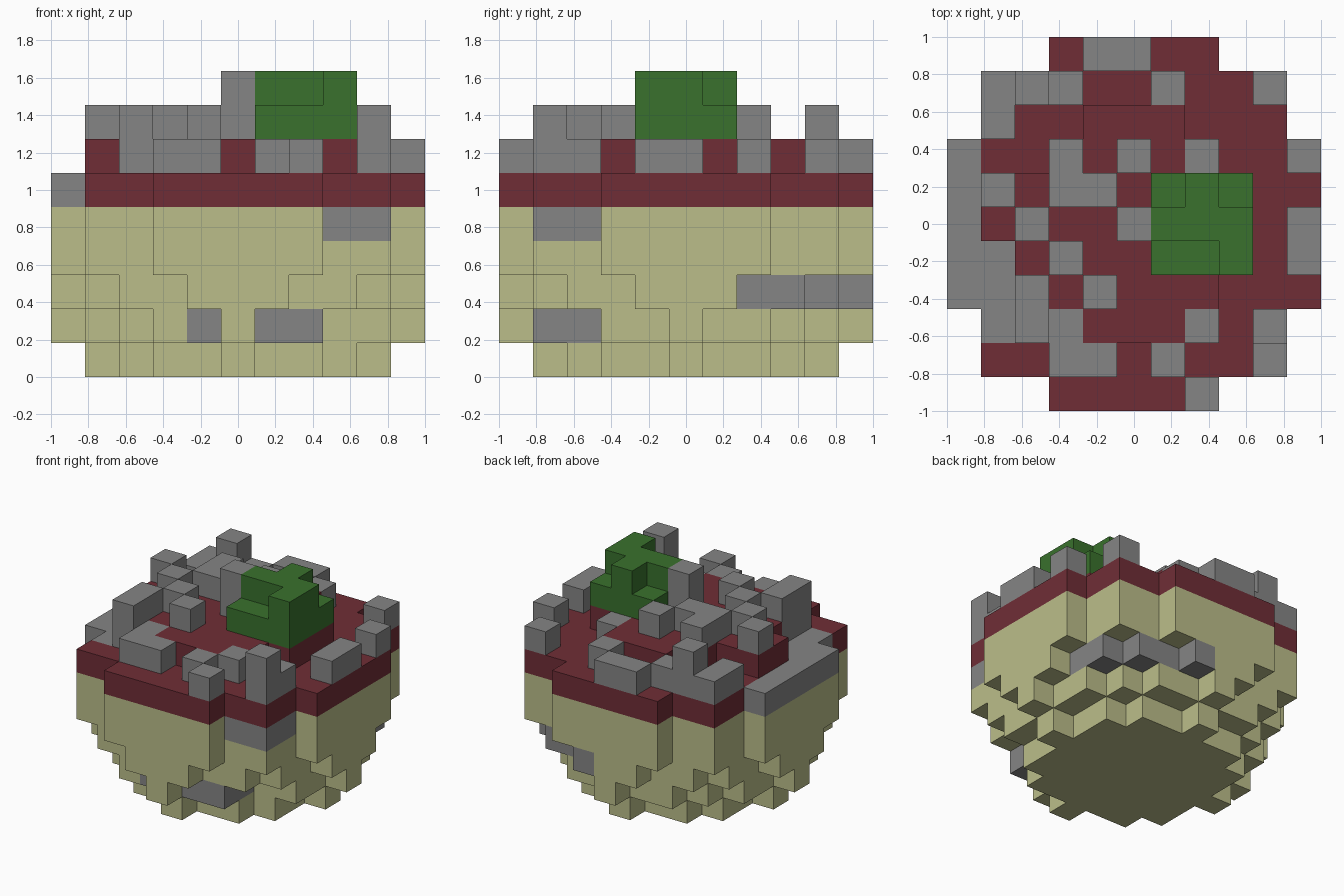
import bpy
import bmesh
from mathutils import Vector

cube = bpy.data.objects.get("Cube")
if cube:
    bpy.data.objects.remove(cube, do_unlink=True)

UNIT = 2 / 11
COLOURS = {
    "sand": (0.50, 0.515, 0.255),
    "red_soil": (0.16, 0.027, 0.037),
    "grey_stone": (0.235, 0.235, 0.235),
    "green_leaf": (0.041, 0.165, 0.026),
}
# Stones seen from above, back row first:
# f = flush with the soil, l = one block, h = up to second level, t = up to third
STONES = [
    "....ll.....",
    ".lhl..l..l.",
    ".l.........",
    "f..h.h.l..l",
    "fh.hh......",
    "f.h..t....l",
    "ff.h......l",
    "ffh.h......",
    ".fhl...l.l.",
    "...ll.l..h.",
    ".......l...",
]
cells = {}


def disc(layer, limit, colour, tips=0):
    """Fill one layer with a stepped disc, with optional single end blocks."""
    for i in range(-5, 6):
        for j in range(-5, 6):
            tip = tips and i * j == 0 and abs(i + j) <= tips
            if i * i + j * j <= limit or tip:
                cells[i, j, layer] = colour


# Bowl, narrowing towards the ground
disc(0, 13, "sand", 4)
disc(1, 20, "sand", 5)
disc(2, 26, "sand")
disc(3, 32, "sand")
disc(4, 32, "sand")
cells.pop((3, -3, 1))

# Soil slab and raised middle
disc(5, 32, "red_soil")
disc(6, 10, "red_soil")
for j in (0, 1):
    cells[-4, j, 6] = "red_soil"

# Stones set in the bowl wall
for spot in [(-1, -4, 1), (1, -4, 1), (2, -4, 1), (2, -3, 1),
             (3, -4, 4), (4, -4, 4), (4, -3, 4),
             (4, 2, 2), (4, 3, 2), (3, 4, 2), (2, 4, 2), (1, 5, 2)]:
    cells[spot] = "grey_stone"

# Stones on the soil
for row, line in enumerate(STONES):
    for col, mark in enumerate(line):
        i, j = col - 5, 5 - row
        if mark == "f":
            cells[i, j, 5] = "grey_stone"
        elif mark == "l":
            cells[i, j, 6] = "grey_stone"
        elif mark in "ht":
            for layer in range(6, 8 if mark == "h" else 9):
                cells.setdefault((i, j, layer), "grey_stone")

# Bush: full lower layer, branching upper layer
for i in (1, 2, 3):
    for j in (-1, 0, 1):
        cells[i, j, 6] = "red_soil"
        cells[i, j, 7] = "green_leaf"
        if j == 0 or (i, j) in ((3, -1), (2, 1)):
            cells[i, j, 8] = "green_leaf"


def build(name, colour):
    """Make one object from the exposed faces of all blocks of a colour."""
    bm = bmesh.new()
    for cell, kind in cells.items():
        if kind != colour:
            continue
        centre = Vector(cell) + Vector((0, 0, 0.5))
        for axis in range(3):
            for sign in (-1, 1):
                normal = Vector((0, 0, 0))
                normal[axis] = sign
                if tuple(int(a + b) for a, b in zip(cell, normal)) in cells:
                    continue
                u = Vector((0, 0, 0))
                u[(axis + 1) % 3] = 0.5
                v = normal.cross(u)
                mid = centre + normal / 2
                corners = (mid - u - v, mid + u - v, mid + u + v, mid - u + v)
                bm.faces.new([bm.verts.new(p * UNIT) for p in corners])
    bmesh.ops.remove_doubles(bm, verts=bm.verts[:], dist=0.001)
    bmesh.ops.dissolve_limit(bm, angle_limit=0.01, verts=bm.verts[:], edges=bm.edges[:])
    mesh = bpy.data.meshes.new(name)
    bm.to_mesh(mesh)
    bm.free()
    mat = bpy.data.materials.new(colour)
    mat.use_nodes = True
    rgba = (*COLOURS[colour], 1)
    mat.diffuse_color = rgba
    mat.node_tree.nodes["Principled BSDF"].inputs["Base Color"].default_value = rgba
    mesh.materials.append(mat)
    obj = bpy.data.objects.new(name, mesh)
    bpy.context.collection.objects.link(obj)


for name, colour in [("sand_bowl", "sand"), ("soil_top", "red_soil"),
                     ("stones", "grey_stone"), ("bush", "green_leaf")]:
    build(name, colour)
